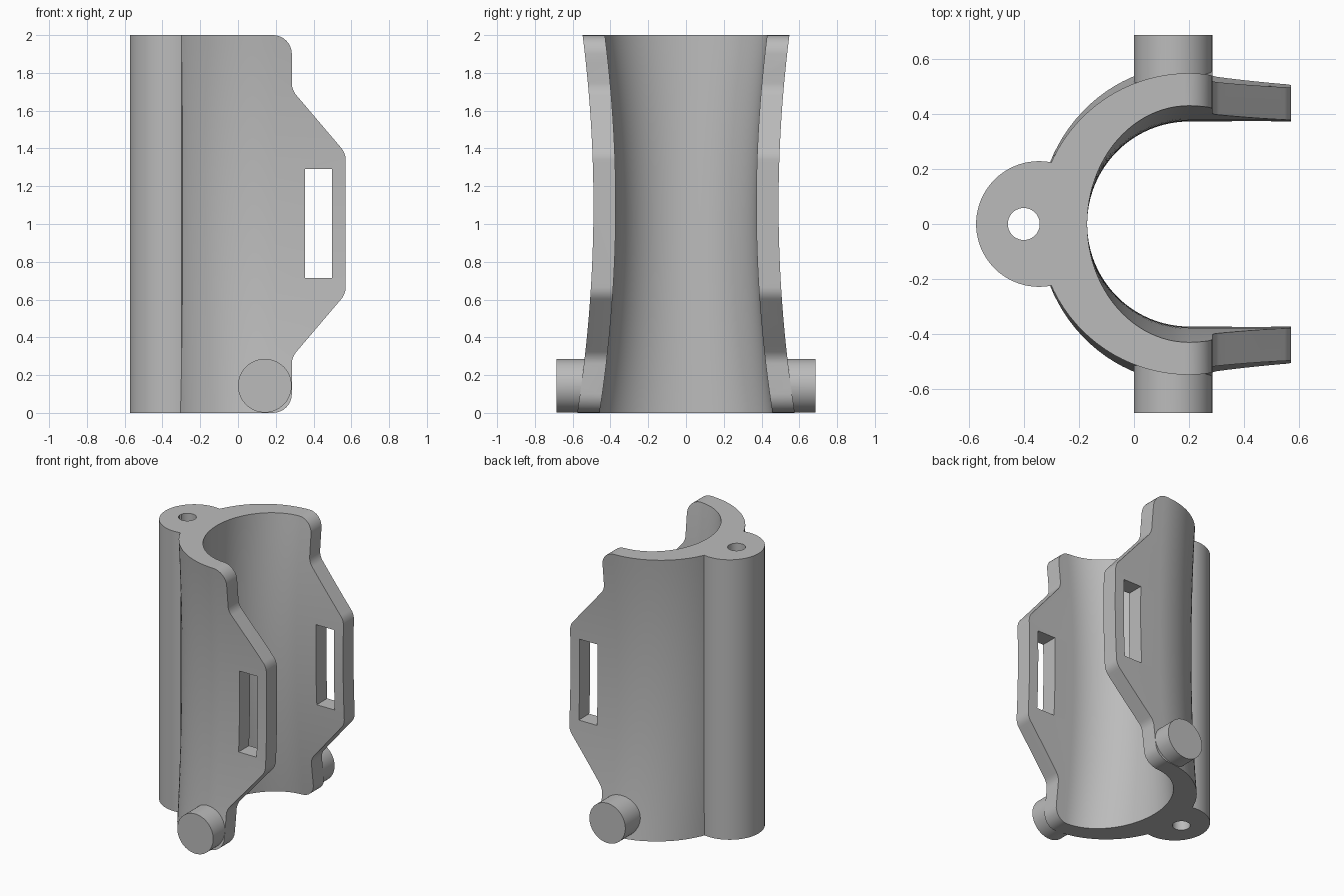
import bpy, bmesh, math
from mathutils import Vector, Matrix

cube = bpy.data.objects.get("Cube")
if cube:
    bpy.data.objects.remove(cube, do_unlink=True)

grey = bpy.data.materials.new("plain grey")
grey.use_nodes = True
COLOUR = (0.5, 0.5, 0.5, 1)
grey.diffuse_color = COLOUR
grey.node_tree.nodes["Principled BSDF"].inputs["Base Color"].default_value = COLOUR


def loft(name, rings):
    """Closed solid through matching rings of points."""
    bm = bmesh.new()
    loops = [[bm.verts.new(p) for p in ring] for ring in rings]
    n = len(loops[0])
    for a, b in zip(loops, loops[1:]):
        for i in range(n):
            j = (i + 1) % n
            bm.faces.new((a[i], a[j], b[j], b[i]))
    bm.faces.new(loops[0][::-1])
    bm.faces.new(loops[-1])
    bmesh.ops.recalc_face_normals(bm, faces=bm.faces)
    mesh = bpy.data.meshes.new(name)
    bm.to_mesh(mesh)
    bm.free()
    mesh.materials.append(grey)
    ob = bpy.data.objects.new(name, mesh)
    bpy.context.collection.objects.link(ob)
    return ob


def prism_y(name, profile, y0, y1):
    return loft(name, [[(x, y, z) for x, z in profile] for y in (y0, y1)])


def prism_z(name, profile, z0, z1):
    return loft(name, [[(x, y, z) for x, y in profile] for z in (z0, z1)])


def arc(cx, cy, rx, ry, start, end, steps):
    return [(cx + rx * math.cos(t), cy + ry * math.sin(t))
            for t in (math.radians(start + (end - start) * i / steps)
                      for i in range(steps + 1))]


def circle(cx, cy, r, steps=64):
    return arc(cx, cy, r, r, 0, 360, steps)[:-1]


def rounded(corners, steps=8):
    """Polygon whose corners (x, z, radius) are filleted."""
    out = []
    n = len(corners)
    for i, (x, z, r) in enumerate(corners):
        p = Vector((x, z))
        if r == 0:
            out.append((x, z))
            continue
        d0 = (Vector(corners[i - 1][:2]) - p).normalized()
        d1 = (Vector(corners[(i + 1) % n][:2]) - p).normalized()
        half = d0.angle(d1) / 2
        centre = p + (d0 + d1).normalized() * (r / math.sin(half))
        a = p + d0 * (r / math.tan(half)) - centre
        b = p + d1 * (r / math.tan(half)) - centre
        turn = math.atan2(a.x * b.y - a.y * b.x, a.dot(b))
        for k in range(steps + 1):
            out.append(tuple(centre + Matrix.Rotation(turn * k / steps, 2) @ a))
    return out


def combine(target, tool, operation):
    mod = target.modifiers.new(operation.lower(), "BOOLEAN")
    mod.operation = operation
    mod.solver = "EXACT"
    mod.object = tool
    bpy.context.view_layer.objects.active = target
    bpy.ops.object.modifier_apply(modifier=mod.name)
    bpy.data.objects.remove(tool, do_unlink=True)


# C-shaped clamp shell, narrowest near mid height
def section(z):
    flare = 0.071 * (z - 1.1) ** 2
    outer = arc(0.2, 0, 0.548, 0.49 + flare, 90, 270, 48)
    inner = arc(0.2, 0, 0.37, 0.372 + flare, 270, 90, 48)
    ends = 0.7
    ring = ([(ends, outer[0][1])] + outer + [(ends, outer[-1][1])]
            + [(ends, inner[0][1])] + inner + [(ends, inner[-1][1])])
    return [(x, y, z) for x, y in ring]


LEVELS = 28
clamp = loft("clamp_body", [section(2 * i / LEVELS) for i in range(LEVELS + 1)])

# Side outline: stepped arms with filleted corners
outline = rounded([(-0.8, -0.1, 0), (0.18, -0.1, 0), (0.18, 0, 0),
                   (0.285, 0, 0.1), (0.285, 0.295, 0.1),
                   (0.57, 0.63, 0.1), (0.57, 1.375, 0.1),
                   (0.285, 1.71, 0.1), (0.285, 2, 0.1),
                   (0.18, 2, 0), (0.18, 2.1, 0), (-0.8, 2.1, 0)])
combine(clamp, prism_y("outline_cutter", outline, -0.9, 0.9), "INTERSECT")

# Strap slots through both arms
slot = [(0.355, 0.715), (0.497, 0.715), (0.497, 1.29), (0.355, 1.29)]
combine(clamp, prism_y("slot_cutter", slot, -0.9, 0.9), "DIFFERENCE")

# Rear lug with its vertical hole
lug = arc(-0.345, 0, 0.228, 0.228, 78.5, 281.5, 48) + [(-0.2, -0.1), (-0.2, 0.1)]
combine(clamp, prism_z("rear_lug", lug, 0, 2), "UNION")
combine(clamp, prism_z("hole_cutter", circle(-0.4, 0, 0.058, 40), -0.1, 2.1), "DIFFERENCE")

# Pivot pins at the lower corners
for side in (-1, 1):
    pin = prism_y("pivot_pin", circle(0.142, 0.144, 0.142), side * 0.475, side * 0.685)
    combine(clamp, pin, "UNION")

bpy.ops.object.select_all(action="DESELECT")
clamp.select_set(True)
bpy.context.view_layer.objects.active = clamp
bpy.ops.object.shade_smooth_by_angle(angle=math.radians(25))
